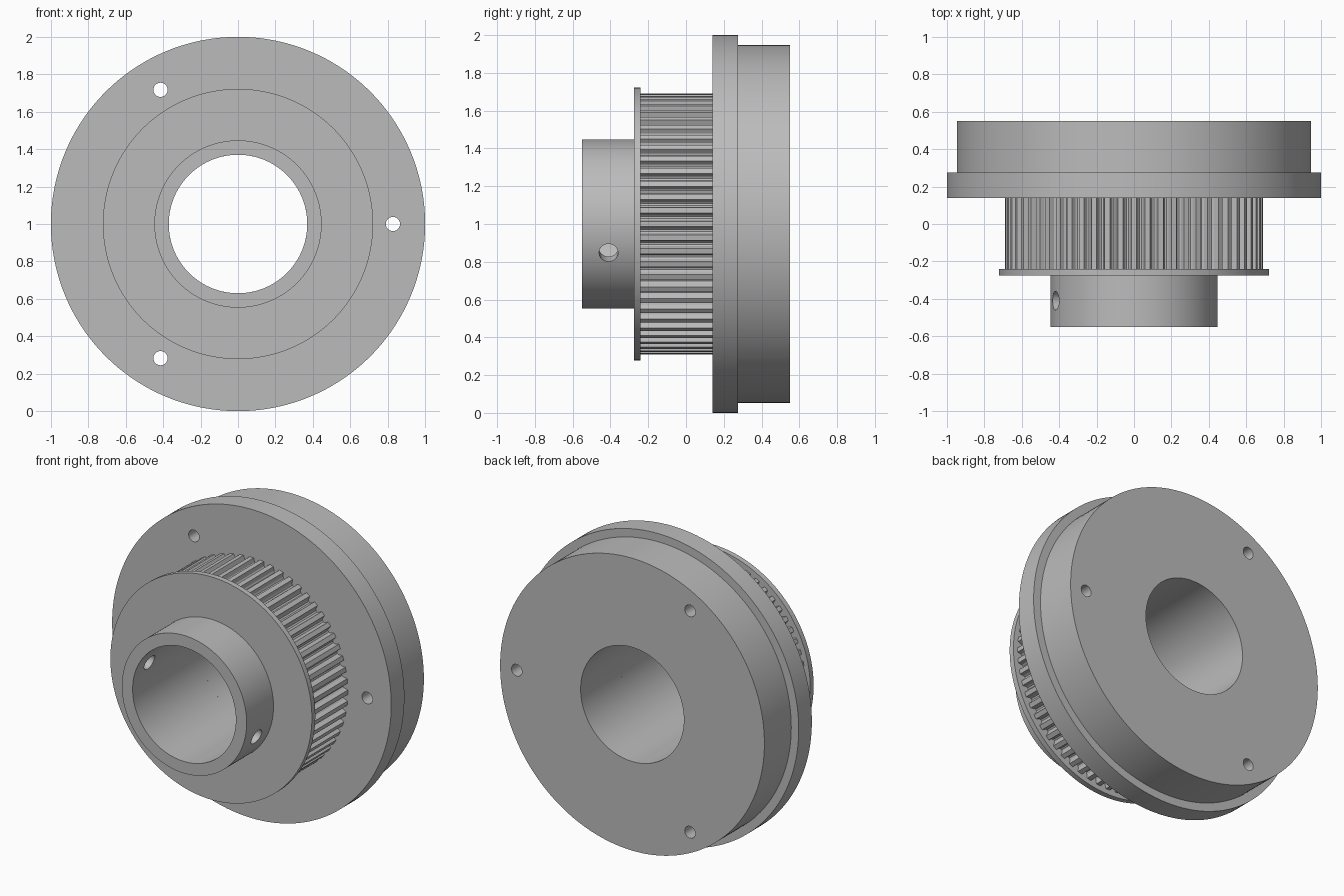
import bpy, bmesh
from math import sin, cos, tau, radians
from mathutils import Matrix, Vector

if "Cube" in bpy.data.objects:
    bpy.data.objects.remove(bpy.data.objects["Cube"])

SEGMENTS = 180
BORE = 0.37
AXIS_HEIGHT = 1.0

metal = bpy.data.materials.new("grey_metal")
metal.use_nodes = True
GREY = (0.5, 0.5, 0.5, 1)
metal.diffuse_color = GREY
metal.node_tree.nodes["Principled BSDF"].inputs["Base Color"].default_value = GREY


def finish(bm, name):
    """Turn a bmesh into an object centred on the pulley axis."""
    bmesh.ops.recalc_face_normals(bm, faces=bm.faces)
    mesh = bpy.data.meshes.new(name)
    bm.to_mesh(mesh)
    bm.free()
    mesh.materials.append(metal)
    obj = bpy.data.objects.new(name, mesh)
    obj.location.z = AXIS_HEIGHT
    bpy.context.collection.objects.link(obj)
    return obj


def sweep(name, sections):
    """Join closed radial sections, each an (angle, [(radius, y), ...]) pair."""
    bm = bmesh.new()
    rings = [[bm.verts.new((r * cos(a), y, r * sin(a))) for r, y in pts]
             for a, pts in sections]
    for i, ring in enumerate(rings):
        after = rings[(i + 1) % len(rings)]
        for j in range(len(ring)):
            k = (j + 1) % len(ring)
            bm.faces.new((ring[j], ring[k], after[k], after[j]))
    return finish(bm, name)


def lathe(name, profile):
    return sweep(name, [(tau * i / SEGMENTS, profile) for i in range(SEGMENTS)])


def drill(obj, start, end, radius):
    """Cut a round hole between two points given relative to the axis."""
    start, end = Vector(start), Vector(end)
    line = end - start
    turn = line.to_track_quat('Z', 'Y').to_matrix().to_4x4()
    bm = bmesh.new()
    bmesh.ops.create_cone(bm, cap_ends=True, segments=32, radius1=radius,
                          radius2=radius, depth=line.length,
                          matrix=Matrix.Translation((start + end) / 2) @ turn)
    cutter = finish(bm, "drill_cutter")
    cutter.hide_render = True
    mod = obj.modifiers.new("hole", 'BOOLEAN')
    mod.operation = 'DIFFERENCE'
    mod.solver = 'EXACT'
    mod.object = cutter
    bpy.context.view_layer.objects.active = obj
    bpy.ops.object.modifier_apply(modifier=mod.name)
    bpy.data.objects.remove(cutter)


def tube(radius, front, back):
    return [(BORE, front), (radius, front), (radius, back), (BORE, back)]


# Front hub with two opposite set-screw holes
hub = lathe("hub", tube(0.447, -0.55, -0.27))
tilt = radians(-20)
for side in (1, -1):
    direction = Vector((cos(tilt), 0, sin(tilt))) * side
    offset = Vector((0, -0.41, 0))
    drill(hub, direction * 0.25 + offset, direction * 0.6 + offset, 0.05)

# Thin belt-retaining flange
flange = lathe("belt_flange", tube(0.722, -0.275, -0.24))

# Toothed belt ring with rounded grooves
TEETH = 60
groove = [(0.30, 0.69), (0.26, 0.68), (0.20, 0.664), (0.08, 0.655)]
pitch = [(-p, r) for p, r in groove] + [(p, r) for p, r in reversed(groove)]
teeth = sweep("toothed_ring", [(tau * (t + 0.5 + p) / TEETH, tube(r, -0.24, 0.14))
                               for t in range(TEETH) for p, r in pitch])

# Stepped mounting disc with three through holes
disc = lathe("mounting_disc", [(BORE, 0.14), (1.0, 0.14), (1.0, 0.275),
                               (0.947, 0.275), (0.947, 0.55), (BORE, 0.55)])
for i in range(3):
    a = tau * i / 3
    x, z = 0.828 * cos(a), 0.828 * sin(a)
    drill(disc, (x, 0, z), (x, 0.7, z), 0.038)

# Smooth round walls, crisp edges
bpy.ops.object.select_all(action='DESELECT')
for obj in (hub, flange, teeth, disc):
    obj.select_set(True)
bpy.context.view_layer.objects.active = hub
bpy.ops.object.shade_smooth_by_angle(angle=radians(25))
